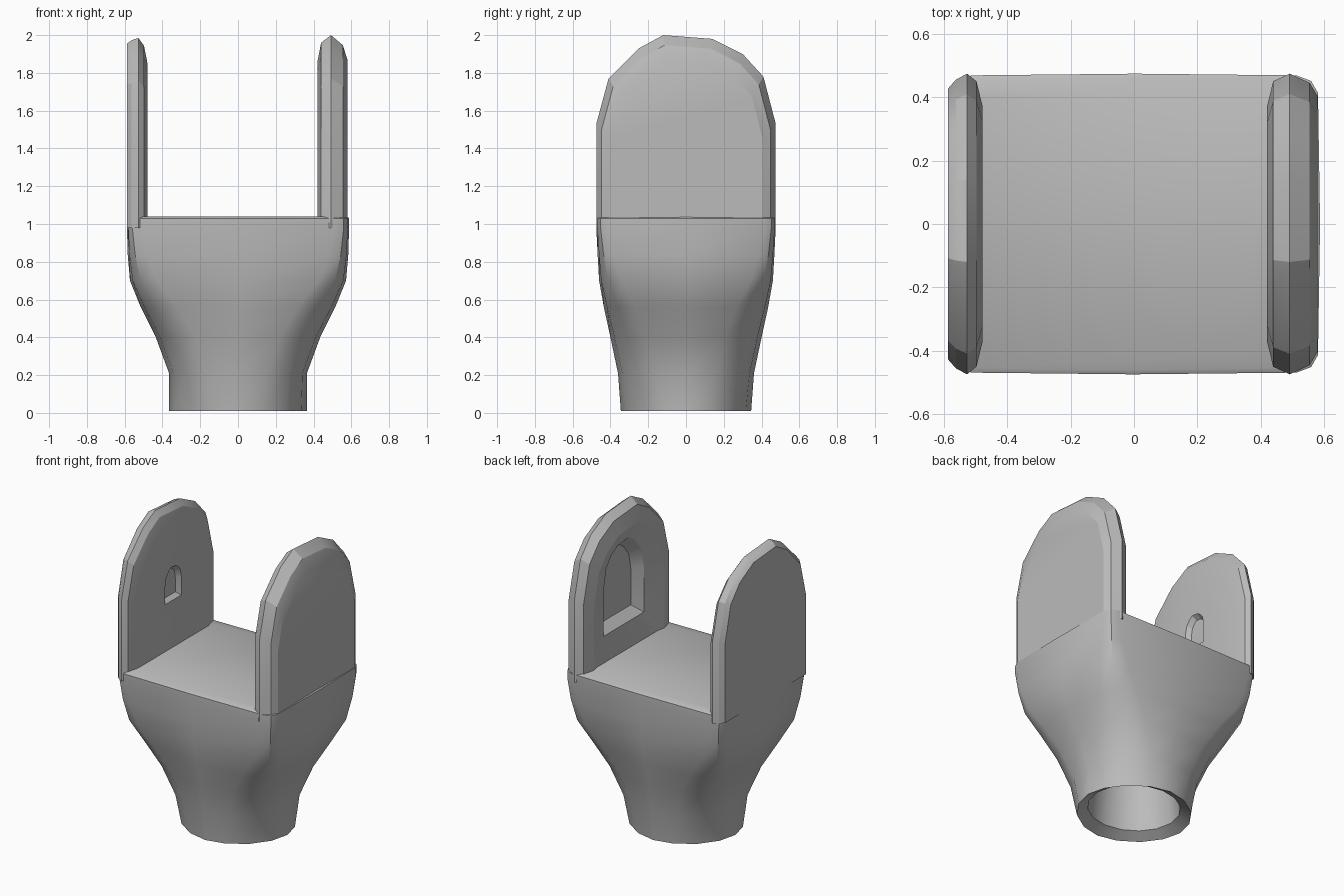
import bpy, bmesh
from math import cos, sin, pi

if "Cube" in bpy.data.objects:
    bpy.data.objects.remove(bpy.data.objects["Cube"], do_unlink=True)

# Single grey metal
grey = bpy.data.materials.new("grey metal")
grey.use_nodes = True
GREY = (0.5, 0.5, 0.5, 1)
grey.diffuse_color = GREY
grey.node_tree.nodes["Principled BSDF"].inputs["Base Color"].default_value = GREY


def loft(name, rings, angle):
    """Skin a list of equal-length point rings and cap both ends."""
    bm = bmesh.new()
    loops = [[bm.verts.new(p) for p in ring] for ring in rings]
    n = len(loops[0])
    for a, b in zip(loops, loops[1:]):
        for i in range(n):
            j = (i + 1) % n
            bm.faces.new((a[i], a[j], b[j], b[i]))
    bm.faces.new(loops[0][::-1])
    bm.faces.new(loops[-1])
    bmesh.ops.recalc_face_normals(bm, faces=bm.faces)
    mesh = bpy.data.meshes.new(name)
    bm.to_mesh(mesh)
    bm.free()
    mesh.materials.append(grey)
    obj = bpy.data.objects.new(name, mesh)
    bpy.context.collection.objects.link(obj)
    bpy.ops.object.select_all(action="DESELECT")
    obj.select_set(True)
    bpy.context.view_layer.objects.active = obj
    bpy.ops.object.shade_smooth_by_angle(angle=angle)
    return obj


def section(z, rx, ry, power, sides=16):
    """Rounded-square cross-section; higher power is squarer."""
    def bend(v):
        return (1 if v >= 0 else -1) * abs(v) ** (2 / power)
    turns = [2 * pi * i / sides for i in range(sides)]
    return [(rx * bend(cos(t)), ry * bend(sin(t)), z) for t in turns]


# Body: deep socket, rim, neck, flared shoulders, flat saddle with a fine bevel
loft("yoke_body", [
    section(0.36, 0.26, 0.24, 2),
    section(0.05, 0.29, 0.27, 2),
    section(0.01, 0.365, 0.345, 1.85),
    section(0.21, 0.365, 0.36, 2.4),
    section(0.40, 0.435, 0.40, 2.9),
    section(0.56, 0.515, 0.435, 4),
    section(0.70, 0.572, 0.46, 6.5),
    section(0.84, 0.584, 0.468, 10),
    section(0.98, 0.588, 0.475, 14),
    section(1.03, 0.588, 0.475, 14),
    section(1.04, 0.575, 0.46, 14),
], pi / 5)

# Ear outline (y, z), rounded at the top
BASE = 0.98
OUTLINE = [(-0.475, BASE), (-0.475, 1.53), (-0.41, 1.77), (-0.25, 1.93),
           (-0.12, 2.0), (0.14, 1.98), (0.30, 1.90), (0.41, 1.78),
           (0.475, 1.53), (0.475, BASE)]


def ear_ring(x, sy, sz, middle=BASE):
    """Ear outline scaled about the given height."""
    return [(x, y * sy, middle + (z - middle) * sz) for y, z in OUTLINE]


def ear(name, side, faces, pocket, depth, slope, height, bevel):
    """Plate with a pocket in its inner face and a bevelled outer rim."""
    inner, outer = faces
    wide, tall = pocket
    by, bz = bevel
    rings = [
        ear_ring(side * (inner + depth), wide * 0.75, tall * 0.8, 1.46),
        ear_ring(side * (inner + slope), wide, tall, 1.46),
        ear_ring(side * inner, 0.78, height * 0.86),
        ear_ring(side * (inner + 0.02), 0.95, height * 0.96),
        ear_ring(side * (inner * 0.55 + outer * 0.45), 1, height),
        ear_ring(side * (outer - 0.025), 1 - by * 0.4, height * (1 - bz * 0.4)),
        ear_ring(side * outer, 1 - by, height * (1 - bz)),
    ]
    return loft(name, rings, pi / 9)


# Left ear with the deep pocket, right ear with a shallow one
ear("left_ear", 1, (0.42, 0.58), (0.45, 0.55), 0.10, 0.04, 1.0, (0.15, 0.13))
ear("right_ear", -1, (0.478, 0.588), (0.18, 0.22), 0.03, 0.0, 0.985, (0.1, 0.03))
